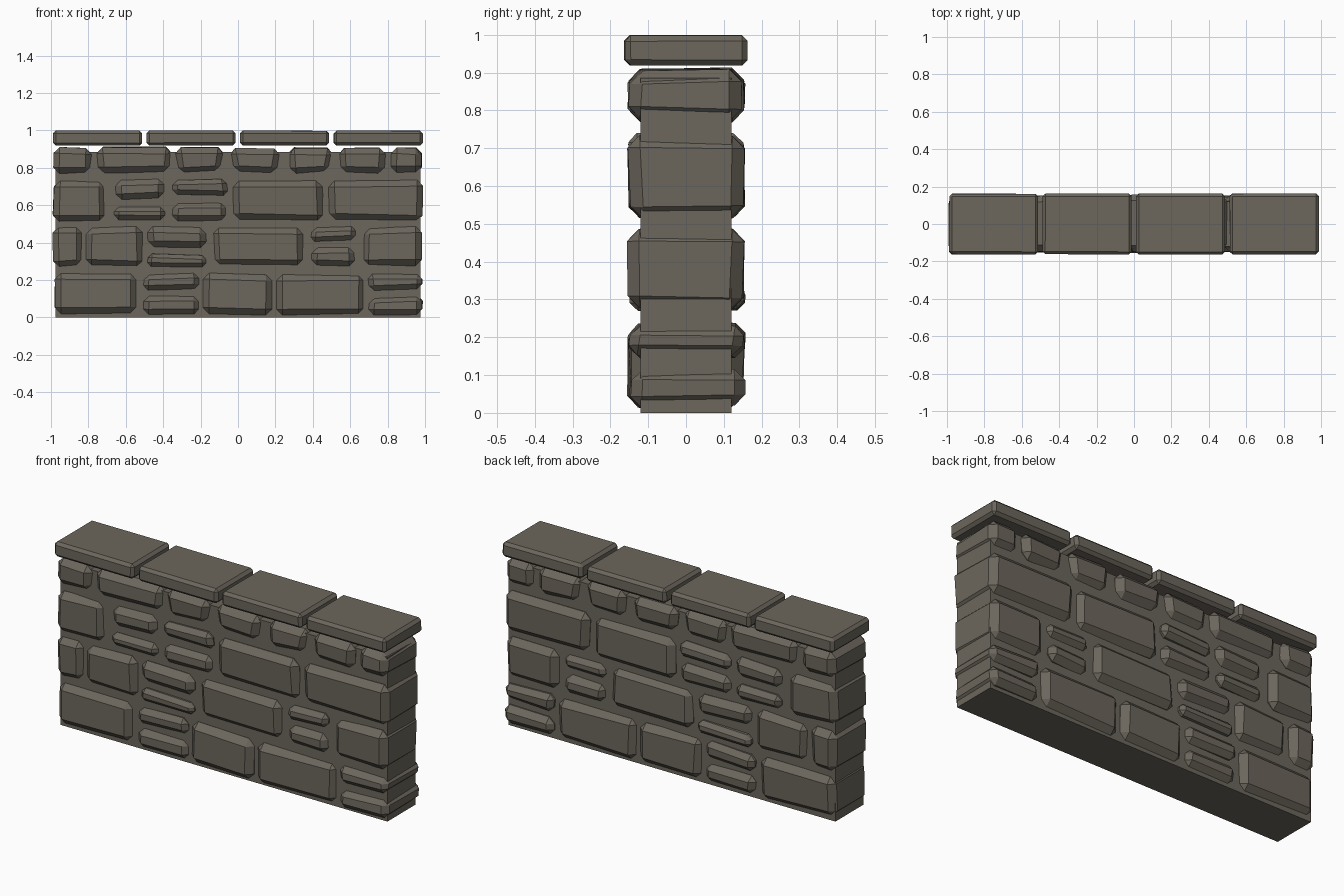
import bpy, bmesh, random
from mathutils import Vector

random.seed(4)
default = bpy.data.objects.get("Cube")
if default:
    bpy.data.objects.remove(default, do_unlink=True)

# Single stone colour
stone_mat = bpy.data.materials.new("grey_brown_stone")
stone_mat.use_nodes = True
COLOUR = (0.15, 0.134, 0.108, 1)
stone_mat.diffuse_color = COLOUR
bsdf = stone_mat.node_tree.nodes["Principled BSDF"]
bsdf.inputs["Base Color"].default_value = COLOUR
bsdf.inputs["Roughness"].default_value = 0.9
built = []


def block(name, x0, x1, z0, z1, depth, chamfer=0.0, wobble=0.0, taper=0.0):
    """Chamfered block through the wall, with slightly uneven corners."""
    bm = bmesh.new()
    bmesh.ops.create_cube(bm, size=1)
    size = Vector((x1 - x0, depth * 2, z1 - z0))
    centre = Vector(((x0 + x1) / 2, 0, (z0 + z1) / 2))
    for v in bm.verts:
        lower = v.co.z < 0
        side = 1 if v.co.x > 0 else -1
        v.co = Vector(a * b for a, b in zip(v.co, size)) + centre
        # corners wander inwards only, so the courses keep their joints
        v.co.x -= side * random.uniform(0, wobble)
        v.co.y += random.uniform(-wobble, wobble) * 0.6
        v.co.z += random.uniform(0, wobble) * (1 if lower else -1)
        if lower:
            v.co.x -= side * taper
    if chamfer:
        width = min(chamfer, size.z * 0.27)
        bmesh.ops.bevel(bm, geom=bm.edges[:], offset=width, offset_type='OFFSET',
                        segments=1, profile=0.5, affect='EDGES', clamp_overlap=True)
    bmesh.ops.recalc_face_normals(bm, faces=bm.faces[:])
    mesh = bpy.data.meshes.new(name)
    bm.to_mesh(mesh)
    bm.free()
    mesh.materials.append(stone_mat)
    obj = bpy.data.objects.new(name, mesh)
    bpy.context.collection.objects.link(obj)
    built.append(obj)
    return obj


# Mortar core behind the stones
block("mortar_core", -0.975, 0.975, 0, 0.885, 0.12)

# Courses: name, bottom, top, then stones as (left, right, joint height or None)
COURSES = [
    ("bottom_course", 0.01, 0.24, [
        (-0.99, -0.53, None), (-0.51, -0.2, 0.132), (-0.19, 0.19, None),
        (0.2, 0.68, None), (0.69, 0.995, 0.13)]),
    ("lower_course", 0.265, 0.49, [
        (-0.995, -0.83, None), (-0.82, -0.5, None), (-0.49, -0.16, 0.355),
        (-0.14, 0.36, None), (0.385, 0.635, 0.39), (0.66, 0.99, None)]),
    ("upper_course", 0.51, 0.742, [
        (-0.995, -0.7, None), (-0.665, -0.385, 0.615), (-0.36, -0.05, 0.638),
        (-0.03, 0.46, None), (0.48, 0.995, None)]),
    ("top_course", 0.765, 0.915, [
        (-0.99, -0.78, None), (-0.765, -0.345, None), (-0.34, -0.07, None),
        (-0.05, 0.23, None), (0.26, 0.515, None), (0.53, 0.8, None),
        (0.81, 0.99, None)]),
]
for course, bottom, top, stones in COURSES:
    for left, right, joint in stones:
        # a joint splits the space into two thin stacked stones
        spans = [(bottom, top)]
        if joint:
            spans = [(bottom, joint - 0.012), (joint + 0.012, top)]
        inner = course == "top_course" and abs(left + right) < 1.7
        for low, high in spans:
            block(course + "_stone", left, right, low, high, 0.15,
                  chamfer=0.033, wobble=0.014, taper=0.015 if inner else 0)

# Four coping slabs along the top
for i in range(4):
    start = -0.99 + i * 0.5
    block("coping_slab", start, start + 0.48, 0.918, 1.0, 0.162, chamfer=0.015,
          wobble=0.003)

# Smooth shading that keeps the chamfers crisp
bpy.ops.object.select_all(action='DESELECT')
for obj in built:
    obj.select_set(True)
bpy.context.view_layer.objects.active = built[0]
bpy.ops.object.shade_smooth_by_angle(angle=0.5)
